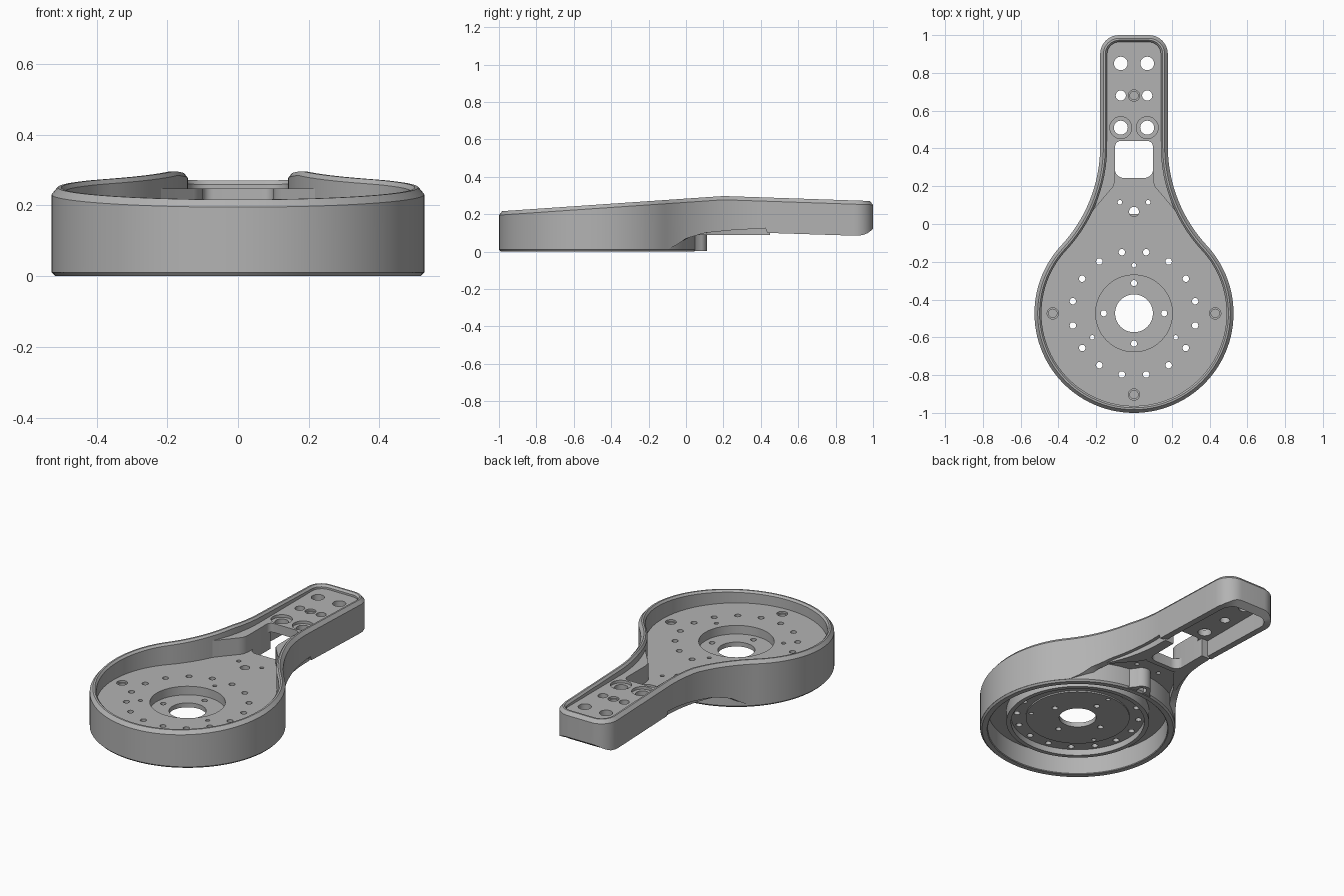
import bpy, bmesh, math

if "Cube" in bpy.data.objects:
    bpy.data.objects.remove(bpy.data.objects["Cube"])

grey = bpy.data.materials.new("satin grey")
grey.use_nodes = True
grey.diffuse_color = (0.45, 0.45, 0.45, 1)
grey.node_tree.nodes["Principled BSDF"].inputs["Base Color"].default_value = (0.45, 0.45, 0.45, 1)

CY, R, HALF, FILLET, CORNER = -0.473, 0.527, 0.179, 0.774, 0.1
FX = HALF + FILLET
FY = CY + math.sqrt((R + FILLET) ** 2 - FX ** 2)


def arc(cx, cy, r, a0, a1, n):
    steps = [a0 + (a1 - a0) * i / n for i in range(n + 1)]
    return [(cx + r * math.cos(a), cy + r * math.sin(a)) for a in steps]


def half_outline(d):
    """Right half of the paddle outline, moved inward by d."""
    t = math.atan2(FY - CY, FX)
    pts = arc(0, CY, R - d, -math.pi / 2, t, 40)
    pts += arc(FX, FY, FILLET + d, t + math.pi, math.pi, 24)[1:]
    pts += [(HALF - d, y) for y in (0.425, 0.435, 0.6, 0.8)]
    pts += arc(HALF - CORNER, 1 - CORNER, CORNER - d, 0, math.pi / 2, 10)
    return pts


def mirrored(half):
    return half + [(-x, y) for x, y in reversed(half) if abs(x) > 1e-6]


def interp(table, y):
    for (y0, z0), (y1, z1) in zip(table, table[1:]):
        if y <= y1:
            return z0 + (z1 - z0) * max(0, (y - y0) / (y1 - y0))
    return table[-1][1]


def top_z(y):
    return interp([(-1, 0.215), (0.2, 0.297), (1, 0.27)], y)


def bottom_z(y):
    return interp([(-0.1, 0.01), (-0.05, 0.035), (0, 0.07), (0.1, 0.1), (0.25, 0.115),
                   (0.425, 0.125), (0.435, 0.1), (0.9, 0.085), (0.945, 0.088),
                   (0.975, 0.1), (1, 0.122)], y)


def finish(bm, name):
    bmesh.ops.recalc_face_normals(bm, faces=bm.faces)
    me = bpy.data.meshes.new(name)
    bm.to_mesh(me)
    bm.free()
    ob = bpy.data.objects.new(name, me)
    bpy.context.collection.objects.link(ob)
    me.materials.append(grey)
    return ob


def ring_loft(name, rings):
    """Closed tube through matching rings of points."""
    bm = bmesh.new()
    loops = [[bm.verts.new(p) for p in ring] for ring in rings]
    n = len(loops[0])
    for a, b in zip(loops, loops[1:] + loops[:1]):
        for i in range(n):
            j = (i + 1) % n
            bm.faces.new((a[i], a[j], b[j], b[i]))
    return finish(bm, name)


def lathe(name, profile, n=96):
    return ring_loft(name, [[(x, y, z) for x, y in arc(0, CY, r, 0, 2 * math.pi, n)[:-1]]
                            for r, z in profile])


def add_prism(bm, pts, z0, z1):
    low = [bm.verts.new((x, y, z0)) for x, y in pts]
    high = [bm.verts.new((x, y, z1)) for x, y in pts]
    bm.faces.new(low[::-1])
    bm.faces.new(high)
    for i in range(len(pts)):
        j = (i + 1) % len(pts)
        bm.faces.new((low[i], low[j], high[j], high[i]))


def prism(name, pts, z0, z1):
    bm = bmesh.new()
    add_prism(bm, pts, z0, z1)
    return finish(bm, name)


def drill(ob, holes):
    """Cut prisms (points, z0, z1) out of a part."""
    bm = bmesh.new()
    for pts, z0, z1 in holes:
        add_prism(bm, pts, z0, z1)
    cutter = finish(bm, "hole_cutter")
    cutter.hide_render = True
    mod = ob.modifiers.new("holes", 'BOOLEAN')
    mod.object, mod.operation, mod.solver, mod.use_self = cutter, 'DIFFERENCE', 'EXACT', True
    bpy.context.view_layer.objects.active = ob
    bpy.ops.object.modifier_apply(modifier=mod.name)
    bpy.data.objects.remove(cutter)


def hole(x, y, r, z0=-0.1, z1=0.5, n=24):
    return (arc(x, y, r, 0, 2 * math.pi, n)[:-1], z0, z1)


def polar(r, a):
    return r * math.sin(a), CY + r * math.cos(a)


UNDER, FLOOR, DECK = 0.118, 0.149, 0.248
parts = []

# Outer wall with chamfered rim
section = [(0, None), (0, -0.02), (0.017, 0), (0.027, 0), (0.037, -0.012), (0.037, None)]
parts.append(ring_loft("outer_wall", [
    [(x, y, bottom_z(y) if dz is None else top_z(y) + dz) for x, y in mirrored(half_outline(d))]
    for d, dz in section]))

# Round skirt below the wall
parts.append(lathe("base_skirt", [(0.485, 0.004), (0.489, 0), (0.517, 0), (0.526, 0.01),
                                  (0.526, UNDER), (0.485, UNDER)]))

# Hole pattern shared by the floor and hub
bolts = [hole(*polar(0.33, (k + 0.5) * math.pi / 8), 0.017) for k in range(16)]
bolts += [hole(*polar(0.255, k * math.pi * 2 / 3), 0.012) for k in range(3)]
bolts += [hole(*polar(0.16, k * math.pi / 2), 0.016) for k in range(4)]

# Main floor with window, screw seats and hub opening
floor = prism("main_floor", mirrored([p for p in half_outline(0.02) if p[1] < 0.44]), UNDER, FLOOR)
window = (mirrored(arc(0.055, 0.29, 0.046, -math.pi / 2, 0, 8) + [(0.101, 0.5)]), -0.1, 0.5)
seats = [hole(*polar(0.43, k * math.pi / 2), r, z)
         for k in (1, 2, 3) for r, z in ((0.03, 0.138), (0.022, 0.125))]
pins = [hole(s * 0.075, 0.115, 0.012) for s in (-1, 1)]
drill(floor, bolts[:19] + seats + pins
      + [window, hole(0, CY, 0.207, n=64), hole(0, 0.065, 0.026)])
parts.append(floor)

# Lip under the near end of the window
lip = prism("window_lip", mirrored([(0.09, 0.215), (0.13, 0.25), (0.13, 0.3)]), 0.088, UNDER + 0.01)
drill(lip, [window])
parts.append(lip)

# Recessed hub and stepped underside disc
hub = lathe("hub_disc", [(0.1, 0.098), (0.1, 0.072), (0.28, 0.072), (0.28, 0.08), (0.36, 0.08),
                         (0.36, 0.045), (0.385, 0.045), (0.385, 0.125), (0.207, 0.125),
                         (0.207, 0.098)])
drill(hub, bolts)
parts.append(hub)

# Collar closing the recess edge up to floor level
parts.append(lathe("hub_collar", [(0.203, 0.09), (0.209, 0.09), (0.209, FLOOR), (0.203, FLOOR)]))

# Screw boss behind the skirt, flaring into it
boss = prism("screw_boss", arc(0, 0.06, 0.052, 0.3, math.pi - 0.3, 16)
             + [(-0.075, 0.045), (-0.13, 0.01), (0, 0.018), (0.13, 0.01), (0.075, 0.045)],
             0.003, UNDER + 0.01)
drill(boss, [hole(0, 0.065, 0.026)])
parts.append(boss)

# Raised shoulders on both sides of the window
for side, name in ((1, "left_shoulder"), (-1, "right_shoulder")):
    pts = [p for p in half_outline(0.02) if -0.03 < p[1] < 0.44]
    pts += [(0.155, 0.45), (0.1, 0.45), (0.1, 0.235), (0.108, 0.2), (0.125, 0.18), (0.21, 0.08)]
    parts.append(prism(name, [(side * x, y) for x, y in pts], 0.088, DECK))

# Handle deck with its holes and rounded window corners
deck = prism("handle_deck", mirrored(arc(0.07, 0.41, 0.03, math.pi / 2, 0, 6) + [(0.12, 0.41)]
                                     + [p for p in half_outline(0.02) if p[1] > 0.42]),
             0.195, DECK)
grip = [hole(0, 0.68, 0.03, 0.237), hole(0, 0.68, 0.022, 0.215)]
for s in (-1, 1):
    grip += [hole(s * 0.07, 0.85, 0.036), hole(s * 0.07, 0.68, 0.027),
             hole(s * 0.07, 0.51, 0.037), hole(s * 0.07, 0.51, 0.058, 0.232)]
drill(deck, grip)
parts.append(deck)

# Smooth shading with sharp edges
for ob in bpy.context.selected_objects:
    ob.select_set(False)
for ob in parts:
    ob.select_set(True)
bpy.context.view_layer.objects.active = parts[0]
bpy.ops.object.shade_smooth_by_angle(angle=math.radians(30))
